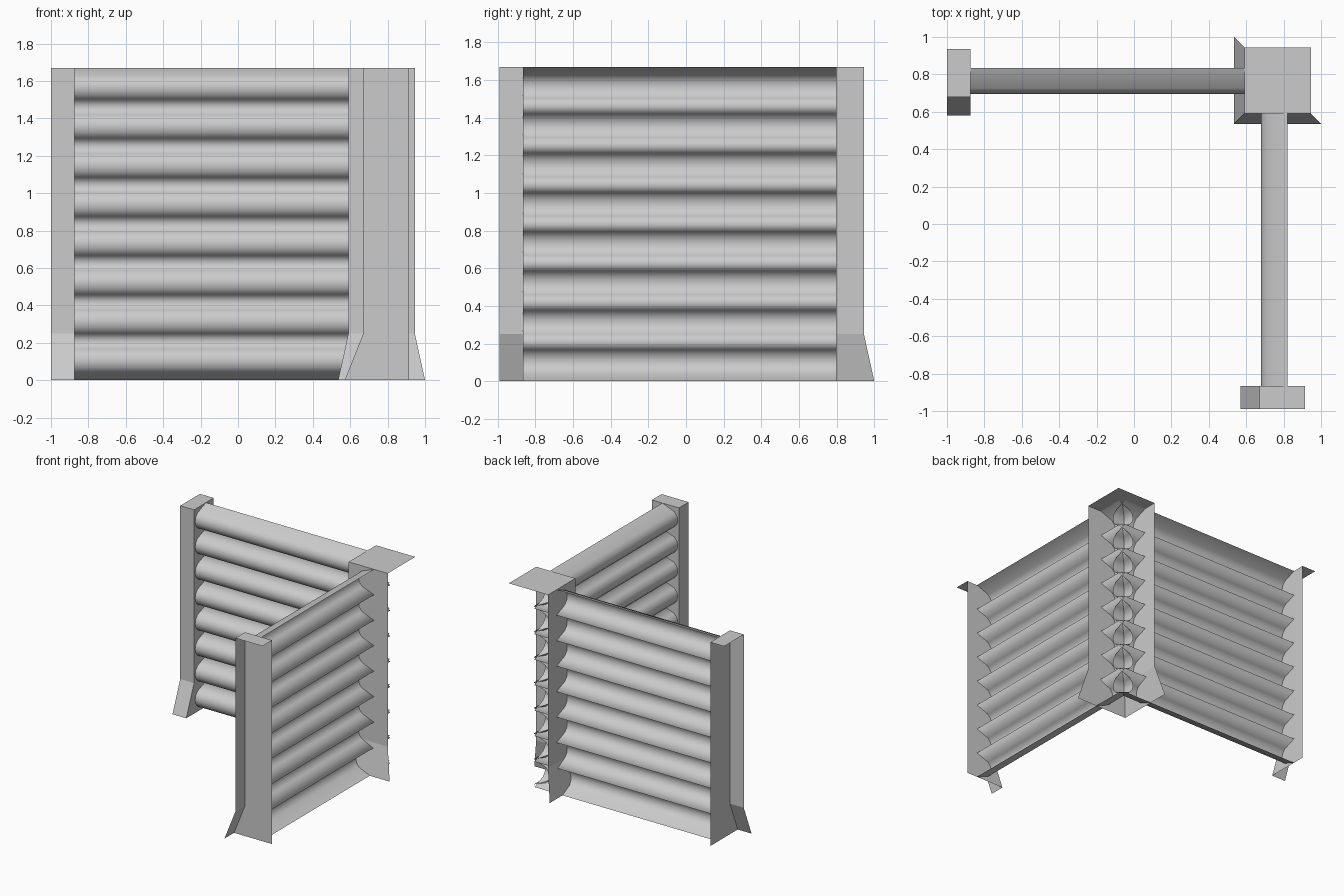
import bpy
import bmesh

if "Cube" in bpy.data.objects:
    bpy.data.objects.remove(bpy.data.objects["Cube"], do_unlink=True)

H = 1.67          # wall height
KNEE = 0.25       # height where the post feet start to flare
LOGS = 8

grey = bpy.data.materials.new("light_grey")
grey.use_nodes = True
grey.diffuse_color = (0.6, 0.6, 0.6, 1)
grey.node_tree.nodes["Principled BSDF"].inputs["Base Color"].default_value = (0.6, 0.6, 0.6, 1)


def make_sheet(name, rows, flip=False, smooth=False, cap=None):
    """Bridge rows of points into an open sheet, with an optional cap corner."""
    bm = bmesh.new()
    grid = [[bm.verts.new(p) for p in row] for row in rows]
    for a, b in zip(grid, grid[1:]):
        for i in range(len(a) - 1):
            bm.faces.new((a[i], a[i + 1], b[i + 1], b[i]))
    if cap:
        bm.faces.new(grid[-1] + [bm.verts.new(cap)])
    if flip:
        bmesh.ops.reverse_faces(bm, faces=bm.faces[:])
    for f in bm.faces:
        f.smooth = smooth
    mesh = bpy.data.meshes.new(name)
    bm.to_mesh(mesh)
    bm.free()
    mesh.materials.append(grey)
    obj = bpy.data.objects.new(name, mesh)
    bpy.context.collection.objects.link(obj)
    return obj


def make_post(name, foot, shaft, cap, flip=False):
    """Two-sided post: flared foot, straight shaft and a flat top."""
    rows = [[(x, y, z) for x, y in outline]
            for outline, z in ((foot, 0), (shaft, KNEE), (shaft, H))]
    return make_sheet(name, rows, flip, cap=(*cap, H))


def log_profile():
    """Depth and height of stacked half-round logs, from the ground up."""
    pitch = H / LOGS
    half = [(0, 0), (0.108, 0.2), (0.133, 0.34), (0.14, 0.5)]
    one = half + [(d, 1 - t) for d, t in half[-2:0:-1]]
    points = [(d, (k + t) * pitch) for k in range(LOGS) for d, t in one]
    return points + [(0, H)]


# log walls, bulging towards the inside of the corner
profile = log_profile()
make_sheet("back_log_wall",
           [[(x, 0.835 - d, z) for x in (-0.875, 0.79)] for d, z in profile],
           smooth=True)
make_sheet("side_log_wall",
           [[(0.82 - d, y, z) for y in (-0.865, 0.8)] for d, z in profile],
           flip=True, smooth=True)

# corner post, open towards the outside
make_post("corner_post",
          [(0.535, 1.0), (0.535, 0.535), (1.0, 0.535)],
          [(0.59, 0.945), (0.59, 0.59), (0.945, 0.59)],
          (0.945, 0.945))

# end posts, open on their far sides
make_post("left_end_post",
          [(-1.0, 0.58), (-0.875, 0.58), (-0.875, 0.935)],
          [(-1.0, 0.68), (-0.875, 0.68), (-0.875, 0.935)],
          (-1.0, 0.935))
make_post("front_end_post",
          [(0.57, -0.99), (0.57, -0.865), (0.915, -0.865)],
          [(0.67, -0.99), (0.67, -0.865), (0.915, -0.865)],
          (0.915, -0.99), flip=True)
